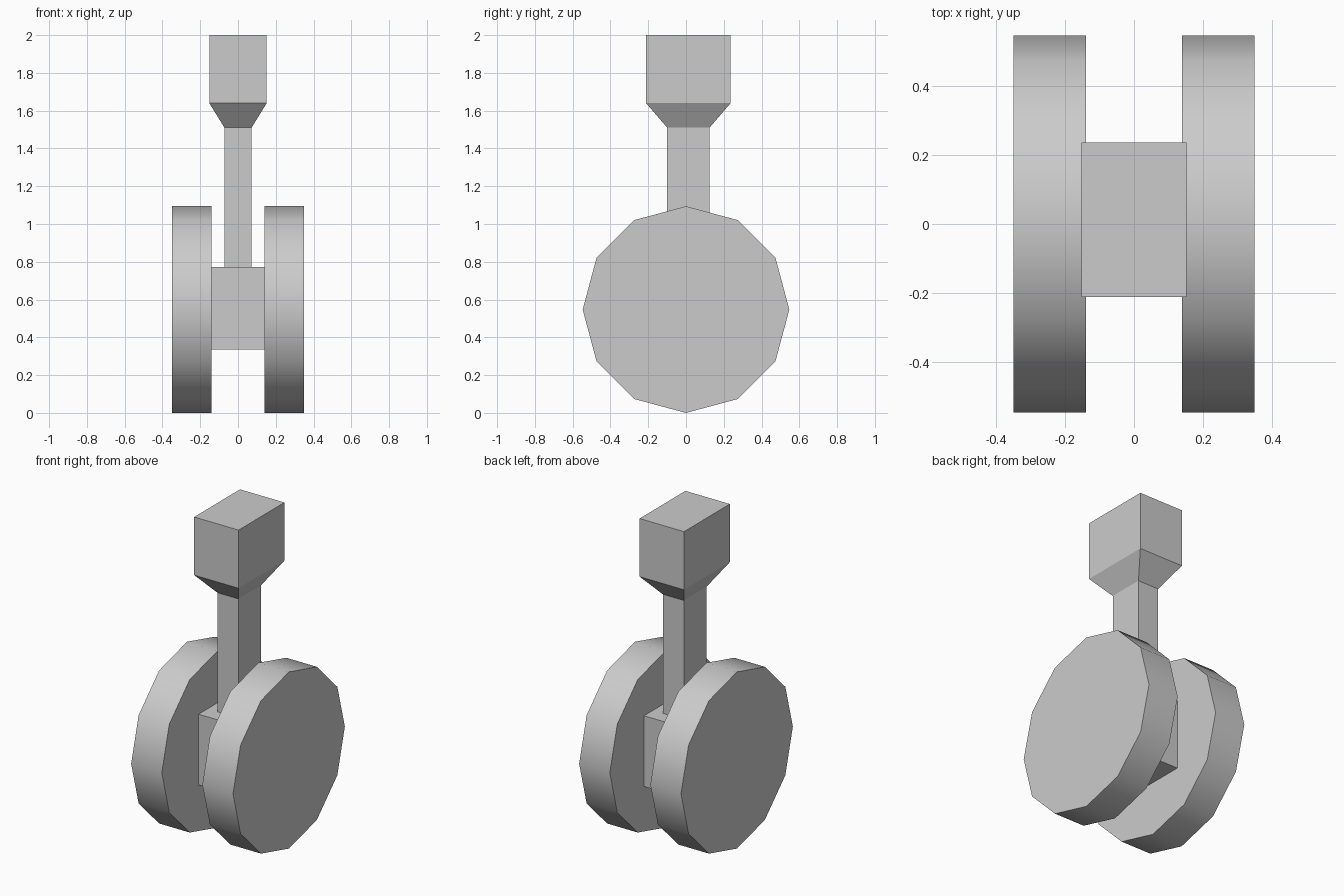
import bpy, bmesh
from math import radians

if "Cube" in bpy.data.objects:
    bpy.data.objects.remove(bpy.data.objects["Cube"])

Y_MID = 0.0125


def loft(name, rings):
    """Closed column from rectangular rings of (z, half width, half depth)."""
    bm = bmesh.new()
    loops = [[bm.verts.new((sx * hx, Y_MID + sy * hy, z))
              for sx, sy in ((-1, -1), (1, -1), (1, 1), (-1, 1))]
             for z, hx, hy in rings]
    for a, b in zip(loops, loops[1:]):
        for i in range(4):
            j = (i + 1) % 4
            bm.faces.new((a[i], a[j], b[j], b[i]))
    bm.faces.new(loops[0][::-1])
    bm.faces.new(loops[-1])
    bmesh.ops.recalc_face_normals(bm, faces=bm.faces)
    mesh = bpy.data.meshes.new(name)
    bm.to_mesh(mesh)
    bm.free()
    obj = bpy.data.objects.new(name, mesh)
    bpy.context.collection.objects.link(obj)
    return obj


# Axle block, thin strut and flared mounting block in one stepped column
loft("landing_strut", [
    (0.335, 0.14, 0.20),
    (0.773, 0.14, 0.20),
    (0.773, 0.072, 0.112),
    (1.51, 0.072, 0.112),
    (1.64, 0.152, 0.224),
    (2.0, 0.152, 0.224),
])

# Twelve-sided wheels with smooth treads and flat sides
for name, side in (("left_wheel", -1), ("right_wheel", 1)):
    bpy.ops.mesh.primitive_cylinder_add(
        vertices=12, radius=0.547, depth=0.21,
        location=(side * 0.244, 0, 0.547), rotation=(0, radians(90), 0))
    wheel = bpy.context.object
    wheel.name = name
    bpy.ops.object.shade_smooth_by_angle(angle=radians(40))
